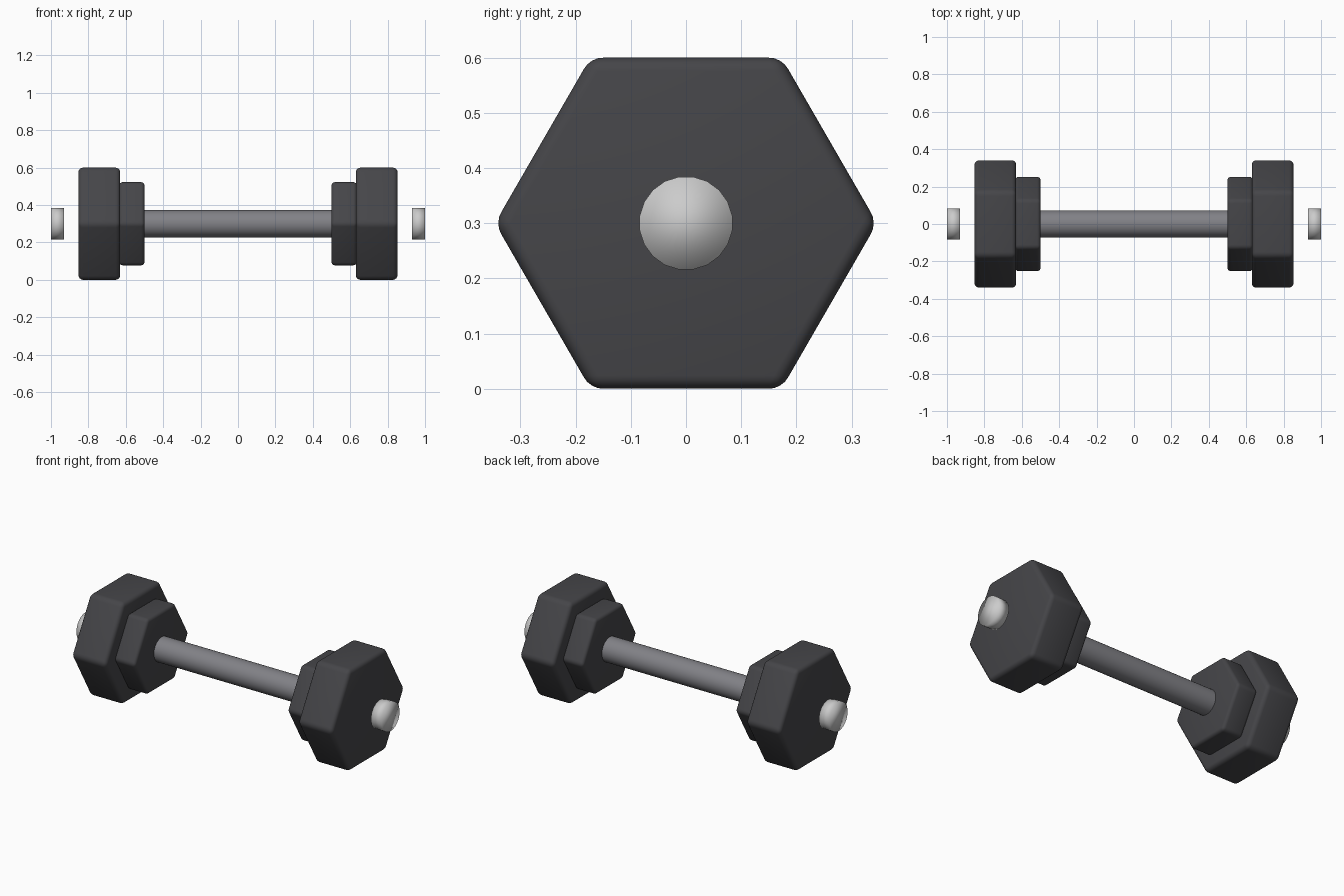
import bpy
from math import pi, radians, cos

if "Cube" in bpy.data.objects:
    bpy.data.objects.remove(bpy.data.objects["Cube"])

CZ = 0.30  # height of the bar axis


def material(name, rgb):
    m = bpy.data.materials.new(name)
    m.diffuse_color = (*rgb, 1)
    m.use_nodes = True
    m.node_tree.nodes["Principled BSDF"].inputs["Base Color"].default_value = m.diffuse_color
    return m


dark = material("dark_rubber", (0.06, 0.06, 0.066))
steel = material("grey_steel", (0.22, 0.22, 0.24))
light = material("light_metal", (0.7, 0.7, 0.72))


def x_cylinder(name, x0, x1, radius, sides, mat, turn=0.0):
    """Prism along x from x0 to x1; turn spins it about its own axis."""
    bpy.ops.mesh.primitive_cylinder_add(vertices=sides, radius=radius, depth=abs(x1 - x0))
    ob = bpy.context.object
    ob.name = name
    ob.rotation_euler = (0, 0, turn)
    bpy.ops.object.transform_apply(location=False, rotation=True, scale=False)
    ob.rotation_euler = (0, pi / 2, 0)
    ob.location = ((x0 + x1) / 2, 0, CZ)
    bpy.ops.object.transform_apply(location=True, rotation=True, scale=False)
    ob.data.materials.append(mat)
    return ob


def hex_plate(name, x0, x1, half_height, bevel):
    # flat sides at top and bottom, corners pointing along y
    ob = x_cylinder(name, x0, x1, half_height / cos(pi / 6), 6, dark)
    b = ob.modifiers.new("bevel", 'BEVEL')
    b.width = bevel
    b.segments = 4
    bpy.ops.object.modifier_apply(modifier=b.name)
    bpy.ops.object.shade_smooth_by_angle(angle=radians(30))


# Handle bar
x_cylinder("handle", -0.52, 0.52, 0.073, 32, steel)
bpy.ops.object.shade_smooth_by_angle(angle=radians(40))

for side, s in (("left", -1), ("right", 1)):
    # Weights
    hex_plate(side + "_outer_weight", s * 0.63, s * 0.853, 0.30, 0.024)
    hex_plate(side + "_inner_weight", s * 0.50, s * 0.635, 0.2225, 0.018)
    # Detached end cap with fully smooth shading
    x_cylinder(side + "_end_cap", s * 0.93, s * 1.0, 0.085, 20, light, pi / 20)
    bpy.ops.object.shade_smooth()
